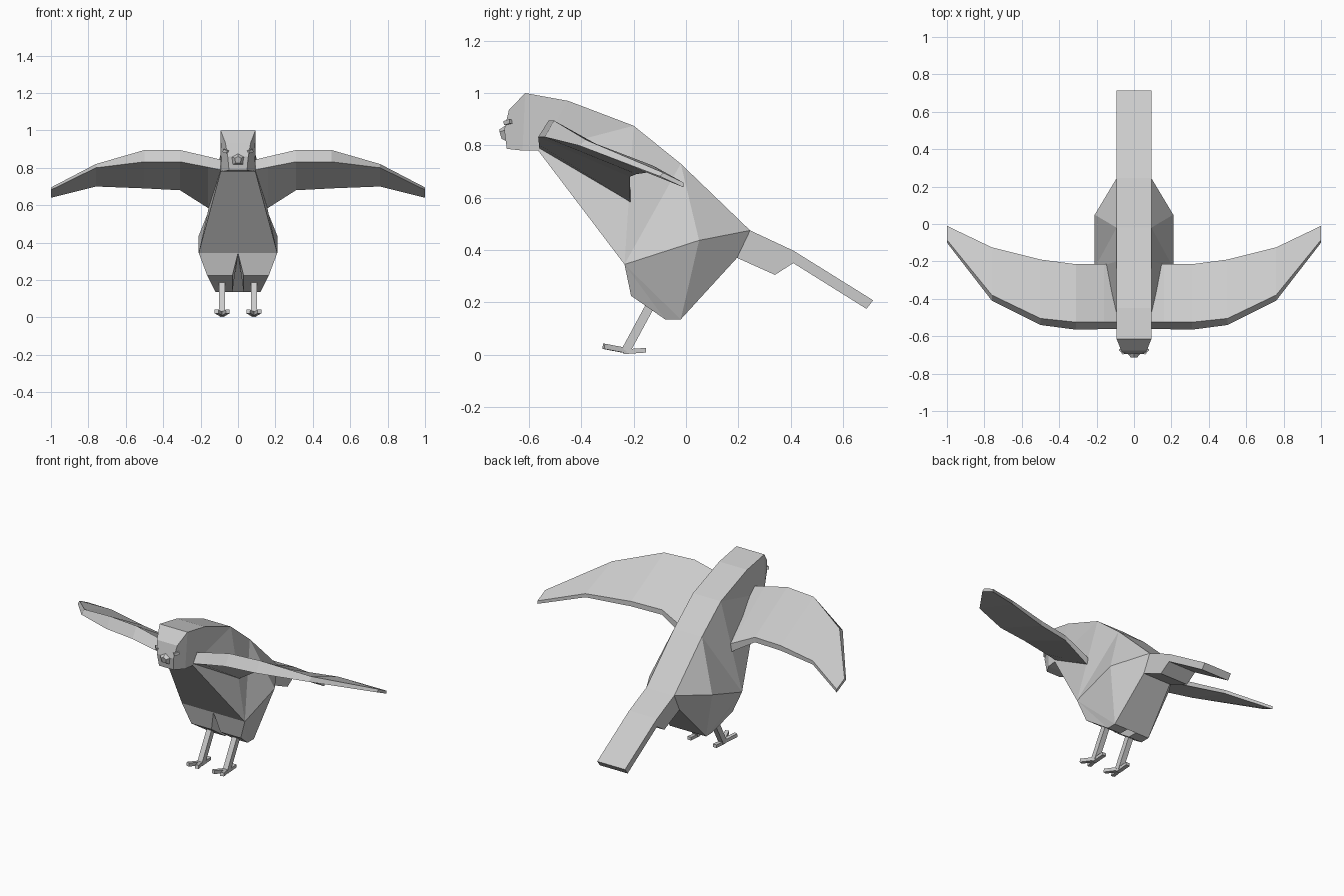
import bpy, bmesh
from mathutils import Vector

if "Cube" in bpy.data.objects:
    bpy.data.objects.remove(bpy.data.objects["Cube"])


def finish(bm, name):
    bmesh.ops.remove_doubles(bm, verts=bm.verts, dist=0.0005)
    bmesh.ops.recalc_face_normals(bm, faces=bm.faces)
    me = bpy.data.meshes.new(name)
    bm.to_mesh(me)
    bm.free()
    ob = bpy.data.objects.new(name, me)
    bpy.context.collection.objects.link(ob)
    return ob


def mirror(ob):
    m = ob.modifiers.new("mirror", 'MIRROR')
    m.use_mirror_merge = False


def loft(name, rings):
    """Closed skin through equal-length rings."""
    bm = bmesh.new()
    vs = [[bm.verts.new(p) for p in r] for r in rings]
    n = len(vs[0])
    for a, b in zip(vs, vs[1:]):
        for i in range(n):
            j = (i + 1) % n
            bm.faces.new((a[i], a[j], b[j], b[i]))
    bm.faces.new(vs[0])
    bm.faces.new(vs[-1])
    return finish(bm, name)


def bar(name, p, q, w, h):
    """Rectangular bar from p to q, mirrored to the other side."""
    p, q = Vector(p), Vector(q)
    d = (q - p).normalized()
    s = d.cross(Vector((0, 0, 1))).normalized() * w / 2
    u = s.cross(d).normalized() * h / 2
    ring = lambda c: [c + s + u, c - s + u, c - s - u, c + s - u]
    mirror(loft(name, [ring(p), ring(q)]))


# Body, head and tail: one half-outline, spanned across the centre
W = 0.093
P = {
    'N': (W, -.565, .78), 'J': (.085, -.625, .78),
    'f3': (.048, -.685, .787), 'f2': (.055, -.695, .86), 'f1': (.068, -.677, .935),
    'T0': (W, -.615, 1.0), 'T1': (W, -.45, .97), 'T2': (W, -.20, .875),
    'T3': (W, -.02, .73), 'T4': (W, .245, .475),
    'U1': (W, .41, .398), 'U2': (W, .715, .208), 'U3': (W, .69, .175),
    'U4': (W, .41, .35), 'U5': (W, .34, .305), 'G': (W, .195, .37),
    'C': (.21, -.235, .345), 'M': (.21, .05, .437),
    'D': (.165, -.21, .225), 'E': (.12, -.08, .135), 'F': (.12, -.02, .135),
    'd': (.03, -.21, .225), 'e': (.03, -.08, .135), 'f': (.03, -.02, .135),
    'O': (0, -.235, .345),
}
HALF = ["T0 f1 f2 f3 J", "T0 J N T1", "T1 N T2", "T2 N C", "T2 C T3", "T3 C M",
        "T3 M T4", "T4 M F G", "C F M", "C E F", "C D E", "C O d D", "D d e E",
        "E e f F", "O f e d", "G F f", "N O C", "T4 G U5 U4 U1", "U1 U4 U3 U2"]
CHAIN = "N J f3 f2 f1 T0 T1 T2 T3 T4 U1 U2 U3 U4 U5 G f".split()
bm = bmesh.new()
R = {k: bm.verts.new(p) for k, p in P.items()}
L = {k: bm.verts.new((-x, y, z)) if x else R[k] for k, (x, y, z) in P.items()}
for row in HALF:
    for side in (R, L):
        bm.faces.new([side[k] for k in row.split()])
for a, b in zip(CHAIN, CHAIN[1:]):
    # the tail underside meets U4 first, so each pair is a plain quad
    if R[a] is not R[b]:
        bm.faces.new((R[a], R[b], L[b], L[a]))
bm.faces.new((R['N'], L['N'], R['O']))
bm.faces.new((R['f'], L['f'], R['O']))
finish(bm, "body")

# Wings: x, then (y, z) of leading top, leading bottom, trailing bottom; trailing thickness
stations = [
    (.07, (-.523, .838), (-.56, .785), (-.22, .53), .05),
    (.16, (-.524, .86), (-.562, .803), (-.213, .585), .05),
    (.31, (-.525, .895), (-.565, .832), (-.215, .68), .03),
    (.50, (-.505, .895), (-.54, .832), (-.19, .69), .03),
    (.76, (-.38, .82), (-.41, .80), (-.125, .70), .022),
    (1.0, (-.085, .695), (-.10, .682), (-.01, .64), .018),
]
rings = [[(x, *lt), (x, *lb), (x, *tb), (x, tb[0], tb[1] + t)]
         for x, lt, lb, tb, t in stations]
mirror(loft("wing", rings))

# Legs and feet
bar("leg", (.085, -.13, .20), (.085, -.23, .015), .032, .034)
bar("outer_toe", (.085, -.225, .015), (.115, -.315, .032), .022, .02)
bar("inner_toe", (.085, -.225, .015), (.055, -.315, .032), .022, .02)
bar("back_toe", (.085, -.24, .011), (.085, -.153, .017), .025, .018)

# Beak: small tapered wedge
loft("beak", [
    [(-.04, -.685, .86), (0, -.685, .88), (.04, -.685, .86), (.03, -.685, .815), (-.03, -.685, .815)],
    [(-.018, -.713, .852), (0, -.714, .86), (.018, -.713, .852), (.012, -.705, .825), (-.012, -.705, .825)],
])

# Eyes
bar("eye", (.055, -.692, .885), (.076, -.67, .892), .014, .016)
